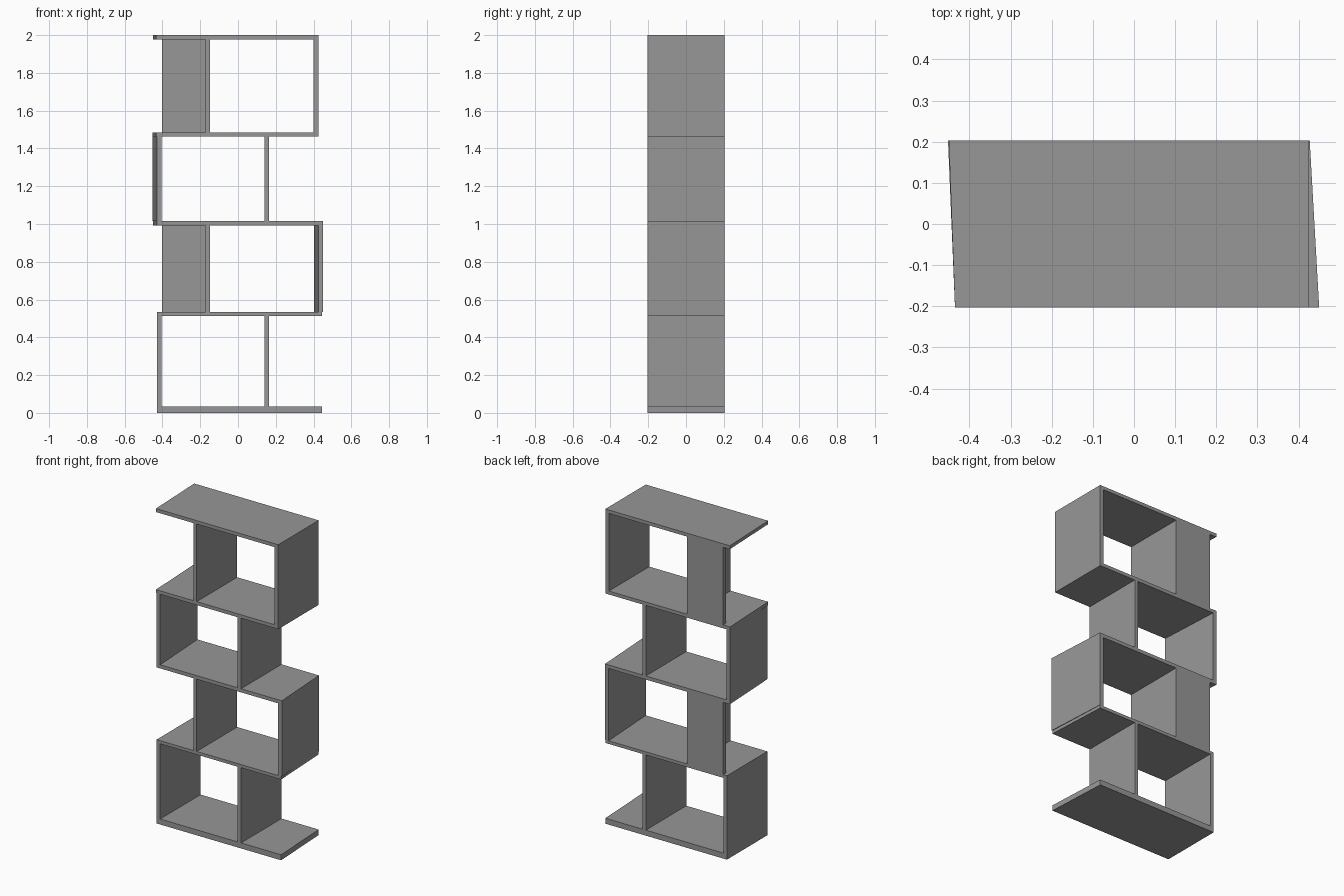
import bpy

if "Cube" in bpy.data.objects:
    bpy.data.objects.remove(bpy.data.objects["Cube"])

grey = bpy.data.materials.new("mid grey")
grey.diffuse_color = (0.31, 0.31, 0.31, 1)
grey.use_nodes = True
grey.node_tree.nodes["Principled BSDF"].inputs["Base Color"].default_value = grey.diffuse_color
D = 0.203  # half depth


def slab(name, left, right, z0, z1, y0=-D, y1=D):
    """Board with (front, back) x values for its left and right ends."""
    lf, lb = left
    rf, rb = right
    ring = [(lf, y0), (rf, y0), (rb, y1), (lb, y1)]
    verts = [(x, y, z) for z in (z0, z1) for x, y in ring]
    faces = [(3, 2, 1, 0), (4, 5, 6, 7)]
    faces += [(i, (i + 1) % 4, (i + 1) % 4 + 4, i + 4) for i in range(4)]
    me = bpy.data.meshes.new(name)
    me.from_pydata(verts, [], faces)
    me.materials.append(grey)
    ob = bpy.data.objects.new(name, me)
    bpy.context.collection.objects.link(ob)
    return ob


# Shelves: left (front, back), right (front, back), bottom, top
shelves = [
    ((-0.43, -0.43), (0.445, 0.425), 0.0, 0.035),
    ((-0.43, -0.43), (0.445, 0.425), 0.513, 0.533),
    ((-0.43, -0.45), (0.45, 0.427), 0.992, 1.015),
    ((-0.435, -0.452), (0.425, 0.425), 1.463, 1.485),
    ((-0.435, -0.45), (0.425, 0.425), 1.978, 2.0),
]
for i, s in enumerate(shelves):
    slab(f"shelf_{i + 1}", *s)

# Side panels and dividers of the four staggered boxes
T = 0.025
sides = [(-0.43, -0.43), (0.45, 0.427), (-0.43, -0.452), (0.425, 0.425)]
for i, (f, b) in enumerate(sides):
    z0, z1 = shelves[i][3], shelves[i + 1][2]
    if i % 2 == 0:
        # box on the left: outer side plus right-hand divider
        slab(f"left_side_{i + 1}", (f, b), (f + T, b + T), z0, z1)
        slab(f"divider_{i + 1}", (0.14, 0.14), (0.164, 0.164), z0, z1)
    else:
        # box on the right: outer side, divider and a back panel on the open bay
        slab(f"right_side_{i + 1}", (f - T, b - T), (f, b), z0, z1)
        slab(f"divider_{i + 1}", (-0.172, -0.172), (-0.148, -0.148), z0, z1)
        slab(f"back_panel_{i + 1}", (-0.403, -0.403), (-0.172, -0.172),
             z0, z1, D - 0.03, D)
